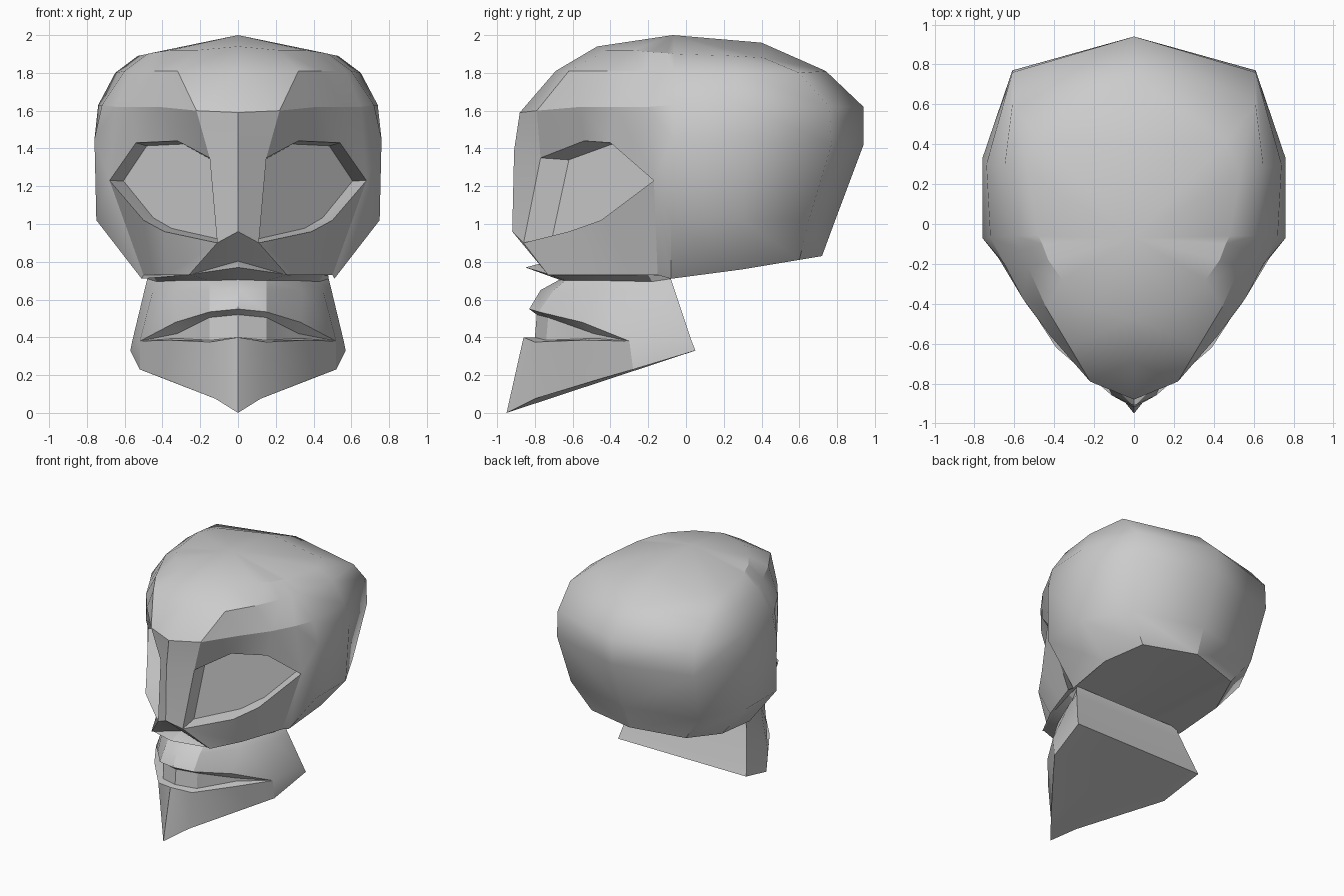
import bpy, bmesh
from mathutils import Vector as V


def loft(bm, rings, side, hole=None):
    """Skin half-rings that run from the front centre line to the back centre line."""
    rows = [[bm.verts.new((side * x, y, z)) for x, y, z in r] for r in rings]
    for i in range(len(rows) - 1):
        a, b = rows[i], rows[i + 1]
        for j in range(len(a) - 1):
            if hole and i == hole[0] and j in hole[1]:
                continue
            bm.faces.new((a[j], a[j + 1], b[j + 1], b[j]))
    return rows


def finish(bm, name):
    bmesh.ops.remove_doubles(bm, verts=bm.verts, dist=0.0005)
    bmesh.ops.recalc_face_normals(bm, faces=bm.faces)
    me = bpy.data.meshes.new(name)
    bm.to_mesh(me)
    bm.free()
    ob = bpy.data.objects.new(name, me)
    bpy.context.collection.objects.link(ob)
    bpy.ops.object.select_all(action='DESELECT')
    ob.select_set(True)
    bpy.context.view_layer.objects.active = ob
    bpy.ops.object.shade_smooth_by_angle(angle=0.45)
    # the back of the skull stays soft all round
    for e in me.edges:
        if all(me.vertices[v].co.y > -.1 and me.vertices[v].co.z > .95 for v in e.vertices):
            e.use_edge_sharp = False
    return ob


# cranium: contours from the crown down to the brow
dome = [
    [(0, -.07, 2)] * 9,
    [(0, -.47, 1.94), (.22, -.42, 1.92), (.36, -.28, 1.92), (.43, -.18, 1.91), (.46, -.1, 1.905),
     (.48, -.06, 1.9), (.53, .25, 1.89), (.46, .41, 1.88), (0, .4, 1.96)],
    [(0, -.69, 1.81), (.32, -.62, 1.81), (.44, -.42, 1.81), (.53, -.22, 1.81), (.57, -.13, 1.81),
     (.6, -.06, 1.81), (.65, .28, 1.8), (.61, .6, 1.8), (0, .74, 1.81)],
    [(0, -.88, 1.59), (.22, -.79, 1.6), (.42, -.56, 1.62), (.56, -.37, 1.62), (.65, -.2, 1.62),
     (.72, -.07, 1.63), (.74, .3, 1.63), (.61, .76, 1.62), (0, .94, 1.62)],
]
# upper eye rim, lower eye rim, skull base
face = [
    [(0, -.91, 1.39), (.15, -.77, 1.35), (.32, -.54, 1.44), (.54, -.4, 1.43), (.68, -.17, 1.23),
     (.76, -.07, 1.45), (.76, .33, 1.45), (.61, .77, 1.42), (0, .94, 1.42)],
    [(0, -.92, .96), (.11, -.86, .9), (.39, -.62, .96), (.5, -.45, 1.02), (.68, -.17, 1.23),
     (.75, -.08, 1.02), (.75, .3, 1.02), (.57, .65, 1.02), (0, .79, 1.02)],
    [(0, -.72, .8), (.26, -.73, .73), (.38, -.5, .73), (.45, -.3, .73), (.5, -.15, .73),
     (.51, -.08, .71), (.53, .3, .76), (.42, .6, .81), (0, .72, .83)],
]

bm = bmesh.new()
for s in (1, -1):
    rows = loft(bm, dome + face, s, hole=(4, (1, 2, 3)))
    bm.faces.new(rows[-1])
    # eye socket: rim pushed inward, closed by a back wall
    rim = rows[4][1:5] + rows[5][3:0:-1]
    c = V((s * .4, 0, 1.2))
    inner = []
    for v in rim:
        d = v.co - c
        inner.append(bm.verts.new(c + V((d.x * .88 - s * .04, d.y + .15, d.z * .93))))
    for k in range(len(rim)):
        n = (k + 1) % len(rim)
        a = rows[5][4] if k == 3 else rim[k]  # outer corner is shared by both rims
        bm.faces.new((a, rim[n], inner[n], inner[k]))
    bm.faces.new(inner)
finish(bm, "cranium")

# jaw: nose floor, neck of the upper jaw, shallow mouth slot, chin
upper = [
    [(0, -.7, .81), (.13, -.7, .775), (.3, -.45, .74), (.42, -.2, .74), (.47, -.08, .74), (0, -.08, .74)],
    [(0, -.85, .77), (.26, -.72, .732), (.38, -.45, .73), (.45, -.2, .73), (.48, -.08, .725), (0, -.08, .725)],
    [(0, -.67, .705), (.15, -.64, .7), (.32, -.42, .7), (.43, -.18, .695), (.48, -.08, .71), (0, -.08, .71)],
    [(0, -.77, .65), (.15, -.7, .65), (.34, -.46, .65), (.45, -.2, .65), (.495, -.06, .65), (0, -.06, .65)],
]
corner = [(.52, -.3, .38), (.56, .03, .38), (0, .03, .38)]
lower = [
    [(0, -.83, .55), (.15, -.78, .535), (.33, -.55, .48)] + corner,
    [(0, -.79, .52), (.15, -.73, .505), (.32, -.49, .42)] + corner,
    [(0, -.8, .4), (.15, -.74, .385), (.33, -.48, .395)] + corner,
    [(0, -.86, .4), (.15, -.8, .375), (.36, -.55, .385)] + corner,
    [(0, -.95, 0), (.12, -.8, .075), (.4, -.44, .185), (.52, -.28, .23), (.57, .05, .33), (0, .05, .33)],
]
bm = bmesh.new()
for s in (1, -1):
    rows = loft(bm, upper + lower, s)
    bm.faces.new(rows[0])
    bm.faces.new(rows[-1])
finish(bm, "jaw")
